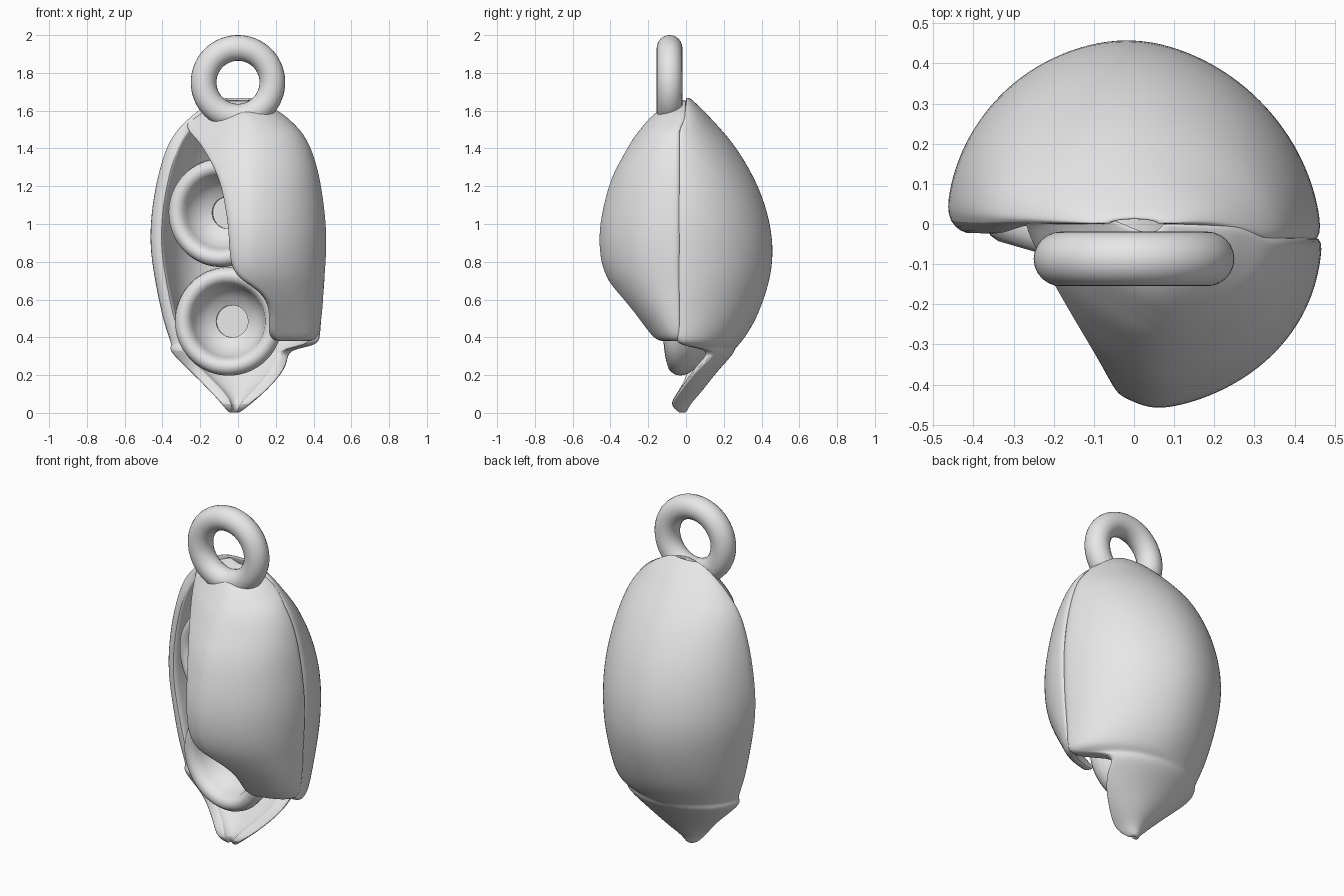
import bpy, bmesh, math
from math import sin, cos, pi, asin, acos

if "Cube" in bpy.data.objects:
    bpy.data.objects.remove(bpy.data.objects["Cube"])

grey = bpy.data.materials.new("plain grey")
grey.use_nodes = True
grey.diffuse_color = (0.8, 0.8, 0.8, 1)
grey.node_tree.nodes["Principled BSDF"].inputs["Base Color"].default_value = (0.8, 0.8, 0.8, 1)

COLUMNS = 18


def finish(name, bm, subdivide=0, angle=50):
    """Turn a bmesh into a smooth shaded object."""
    bmesh.ops.recalc_face_normals(bm, faces=bm.faces)
    mesh = bpy.data.meshes.new(name)
    bm.to_mesh(mesh)
    bm.free()
    mesh.materials.append(grey)
    obj = bpy.data.objects.new(name, mesh)
    bpy.context.collection.objects.link(obj)
    if subdivide:
        mod = obj.modifiers.new("Smooth", "SUBSURF")
        mod.levels = mod.render_levels = subdivide
    bpy.ops.object.select_all(action="DESELECT")
    obj.select_set(True)
    bpy.context.view_layer.objects.active = obj
    bpy.ops.object.shade_smooth_by_angle(angle=math.radians(angle))
    return obj


def loft(name, loops):
    """Join closed loops of equal length and cap both ends."""
    bm = bmesh.new()
    rows = [[bm.verts.new(p) for p in loop] for loop in loops]
    n = len(rows[0])
    for lower, upper in zip(rows, rows[1:]):
        for i in range(n):
            j = (i + 1) % n
            bm.faces.new((lower[i], lower[j], upper[j], upper[i]))
    # caps are strips between the outer and the inner wall
    for row in (rows[0], rows[-1]):
        for i in range(n // 2 - 1):
            bm.faces.new((row[i], row[i + 1], row[n - 2 - i], row[n - 1 - i]))
    return finish(name, bm, 2, 60)


def wall_section(point, w, d, start, end, wall, lip=0):
    """Closed crescent: outer arc one way, inner arc back; lip pushes the inner rim forward."""
    angles = [start + (end - start) * i / (COLUMNS - 1) for i in range(COLUMNS)]
    wi, di = max(w - wall, w * 0.3), max(d - wall, d * 0.3)
    outer = [point(a, w, d) for a in angles]
    inner = [point(a, wi, di) for a in reversed(angles)]
    return outer + [(x, y - lip * max(0, -x / wi) ** 6, z) for x, y, z in inner]


# Back shell: height, half width, depth, rim y, centre x, sine of the notch angle
back_rows = [
    (1.67, .1, .02, 0, 0, 0), (1.6, .22, .095, 0, 0, 0), (1.5, .33, .19, 0, 0, 0),
    (1.4, .39, .275, 0, 0, 0), (1.2, .445, .393, 0, 0, 0), (1.0, .471, .453, 0, 0, 0),
    (.85, .469, .467, 0, 0, 0), (.7, .455, .451, 0, .01, 0), (.5, .425, .38, 0, .02, 0),
    (.4, .405, .315, 0, .035, 0), (.355, .39, .28, 0, .035, 0), (.335, .37, .27, 0, 0, .66),
    (.27, .31, .215, 0, 0, .45), (.2, .235, .14, .01, 0, .1), (.1, .135, .125, -.05, 0, 0),
    (.045, .075, .11, -.09, -.01, 0), (0, .03, .04, -.035, -.02, 0)]
back_loops = []
for z, w, d, rim, cx, notch in back_rows:
    seam = -0.05 if 0.34 < z < 1.55 else 0

    def back_point(a, w, d):
        return (cx + w * cos(a), rim + d * sin(a) + seam * max(0, cos(a)), z)
    lip = 0.04 if 0.3 < z < 1.45 else 0
    back_loops.append(wall_section(back_point, w, d, asin(notch), pi, 0.075, lip))
loft("back_shell", back_loops)

# Front shell: height, half width, depth, x of the free edge
front_rows = [
    (1.655, .1, .05, -.095), (1.6, .22, .16, -.215), (1.55, .28, .212, -.275),
    (1.5, .33, .255, -.285), (1.46, .358, .287, -.24),
    (1.4, .39, .322, -.195), (1.3, .422, .378, -.135), (1.2, .443, .42, -.093),
    (1.0, .47, .468, -.055), (.85, .469, .465, -.05), (.76, .463, .445, -.035),
    (.7, .458, .42, .02), (.65, .454, .39, .115), (.58, .45, .34, .172),
    (.5, .443, .275, .182), (.42, .43, .21, .172), (.38, .405, .175, .215)]
front_loops = []
for z, w, d, edge in front_rows:
    seam = -0.03 if z < 1.55 else 0

    def front_point(a, w, d):
        x = w * cos(a)
        y = -d * sin(a) + 0.42 * max(0, 0.05 - x)
        return (x, min(y, 0.01) + seam * max(0, cos(a)) ** 3, z)
    front_loops.append(wall_section(front_point, w, d, 0, acos(edge / w), 0.055))
loft("front_shell", front_loops)

# Round cups: lathe profile as radius and depth
cup_profile = [
    (0, .14), (.085, .14), (.085, .125), (.13, .1), (.17, .055), (.19, .01), (.2, -.025),
    (.22, -.046), (.243, -.052), (.266, -.044), (.282, -.022), (.288, .005),
    (.28, .04), (.24, .1), (.17, .15), (.08, .18), (0, .185)]


def cup(name, location, turn):
    bm = bmesh.new()
    verts = [bm.verts.new((r, depth, 0)) for r, depth in cup_profile]
    edges = [bm.edges.new(pair) for pair in zip(verts, verts[1:])]
    bmesh.ops.spin(bm, geom=verts + edges, cent=(0, 0, 0), axis=(0, 1, 0),
                   angle=2 * pi, steps=64, use_duplicate=False)
    bmesh.ops.remove_doubles(bm, verts=bm.verts, dist=0.0005)
    obj = finish(name, bm, 0, 40)
    obj.location = location
    obj.rotation_euler.z = turn


cup("upper_cup", (-0.09, -0.06, 1.06), -0.28)
cup("lower_cup", (-0.05, -0.035, 0.485), -0.15)

# Hanging loop on top
bpy.ops.mesh.primitive_torus_add(major_radius=0.182, minor_radius=0.068, major_segments=64,
                                 minor_segments=24, location=(0, -0.087, 1.75),
                                 rotation=(pi / 2, 0, 0))
bail = bpy.context.object
bail.name = "hanging_loop"
bail.data.materials.append(grey)
bpy.ops.object.shade_smooth()
